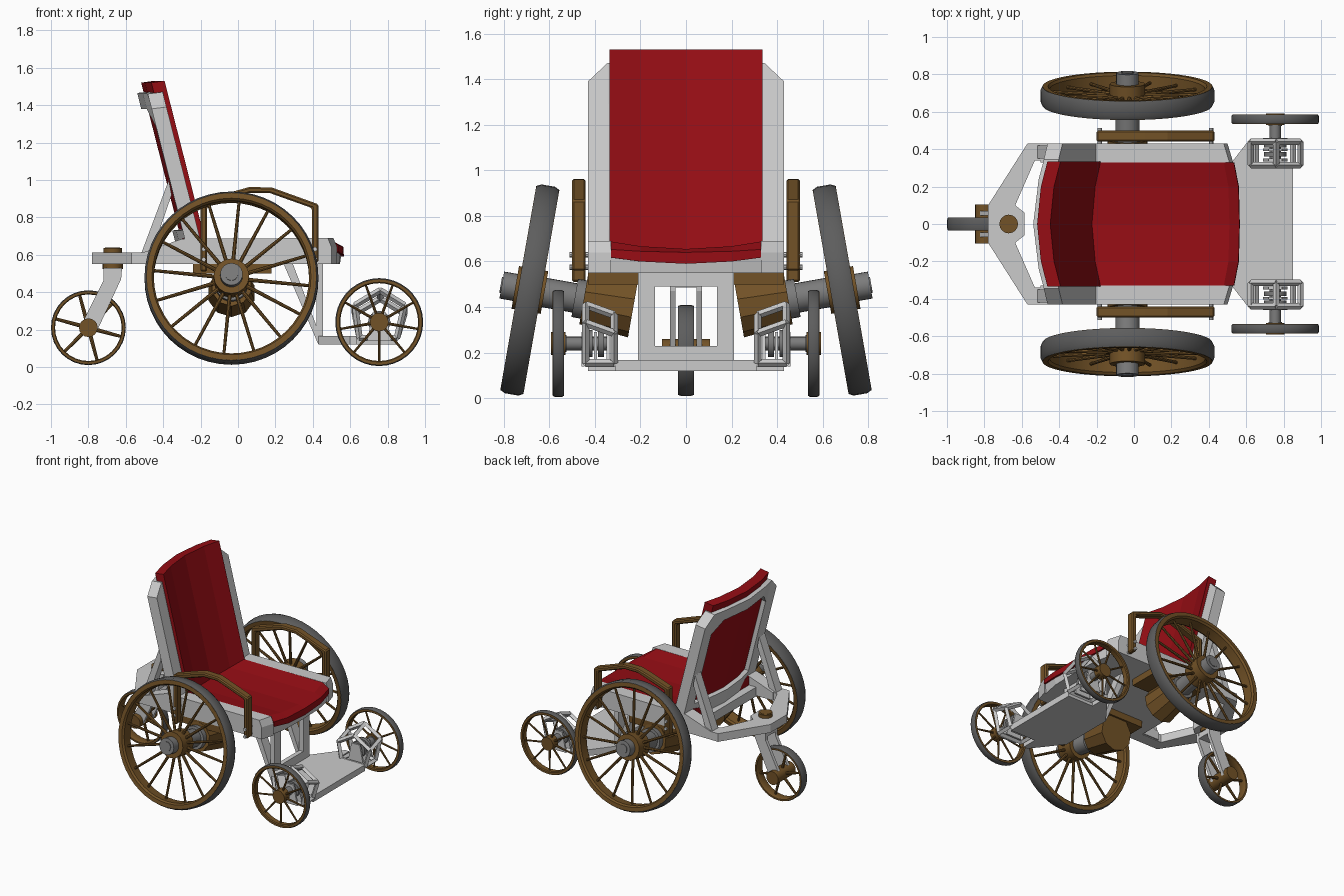
import bpy, bmesh
from math import sin, cos, pi, radians
from mathutils import Matrix, Vector

if "Cube" in bpy.data.objects:
    bpy.data.objects.remove(bpy.data.objects["Cube"])


def material(name, col):
    m = bpy.data.materials.new(name)
    m.diffuse_color = (*col, 1)
    m.use_nodes = True
    m.node_tree.nodes["Principled BSDF"].inputs["Base Color"].default_value = m.diffuse_color
    return m


BROWN = material("brown_wood", (0.17, 0.085, 0.02))
RED = material("red_cushion", (0.3, 0.004, 0.007))
DARK = material("dark_rubber", (0.11, 0.11, 0.11))
METAL = material("metal", (0.2, 0.2, 0.2))


def finish(bm, name, mat=None, mirror=False, bevel=0, smooth=False):
    bmesh.ops.recalc_face_normals(bm, faces=bm.faces)
    me = bpy.data.meshes.new(name)
    bm.to_mesh(me)
    bm.free()
    ob = bpy.data.objects.new(name, me)
    bpy.context.collection.objects.link(ob)
    if mat:
        me.materials.append(mat)
    if bevel:
        b = ob.modifiers.new("bevel", 'BEVEL')
        b.width, b.segments = bevel, 1
    if mirror:
        m = ob.modifiers.new("mirror", 'MIRROR')
        m.use_axis = (False, True, False)
        m.use_mirror_merge = False
    if smooth:
        bpy.ops.object.select_all(action='DESELECT')
        bpy.context.view_layer.objects.active = ob
        ob.select_set(True)
        bpy.ops.object.shade_smooth_by_angle(angle=radians(35))
    return ob


def prism(bm, pts, axis, a, b):
    """Extrude a 2D outline: axis 'y' uses (x, z) points, axis 'z' uses (x, y)."""
    at = (lambda p, h: (p[0], h, p[1])) if axis == 'y' else (lambda p, h: (p[0], p[1], h))
    lo, hi = ([bm.verts.new(at(p, h)) for p in pts] for h in (a, b))
    bm.faces.new(lo)
    bm.faces.new(hi)
    for i in range(len(pts)):
        j = (i + 1) % len(pts)
        bm.faces.new((lo[i], lo[j], hi[j], hi[i]))


def box(bm, x0, x1, y0, y1, z0, z1):
    prism(bm, [(x0, y0), (x1, y0), (x1, y1), (x0, y1)], 'z', z0, z1)


def rod(bm, p, q, r1, r2=None, n=16):
    p, q = Vector(p), Vector(q)
    d = q - p
    M = Matrix.Translation((p + q) / 2) @ d.to_track_quat('Z', 'Y').to_matrix().to_4x4()
    bmesh.ops.create_cone(bm, cap_ends=True, segments=n, radius1=r1,
                          radius2=r1 if r2 is None else r2, depth=d.length, matrix=M)


def hoop(bm, prof, M, n):
    """Revolve a closed (radius, height) profile."""
    rows = [[bm.verts.new(M @ Vector((r * cos(2 * pi * i / n), r * sin(2 * pi * i / n), h)))
             for r, h in prof] for i in range(n)]
    k = len(prof)
    for i in range(n):
        for j in range(k):
            a, b = rows[i], rows[(i + 1) % n]
            bm.faces.new((a[j], b[j], b[(j + 1) % k], a[(j + 1) % k]))


def loft(bm, sections):
    rows = [[bm.verts.new(p) for p in s] for s in sections]
    k = len(rows[0])
    bm.faces.new(rows[0])
    bm.faces.new(rows[-1])
    for a, b in zip(rows, rows[1:]):
        for j in range(k):
            bm.faces.new((a[j], b[j], b[(j + 1) % k], a[(j + 1) % k]))


def wheel(name, c, tilt, R, ri, w, spokes, hub, sr, n, mirror):
    """Tyre, rim, spokes and hub around an axis pointing to +y."""
    M = Matrix.Translation(c) @ Matrix.Rotation(tilt - pi / 2, 4, 'X')
    t = (R - ri) * 0.5
    bm = bmesh.new()
    hoop(bm, [(R - t, -w), (R - t * .4, -w), (R, -w * .6), (R, w * .6), (R - t * .4, w), (R - t, w)], M, n)
    finish(bm, name + "_tyre", DARK, mirror, smooth=True)
    bm = bmesh.new()
    e, o = w * 1.03, R - t * .45
    hoop(bm, [(ri, -w * .75), (ri + t * .4, -e), (o, -e), (o - t * .3, 0), (o, e), (ri + t * .4, e), (ri, w * .75)], M, n)
    for i in range(spokes):
        a = 2 * pi * (i + .25) / spokes
        d = Vector((cos(a), sin(a), 0))
        rod(bm, M @ (d * hub * .8), M @ (d * (ri + .005)), sr, sr * .75, 8)
    rod(bm, M @ Vector((0, 0, -w * 1.3)), M @ Vector((0, 0, w * 1.3)), hub)
    finish(bm, name + "_rim_and_spokes", BROWN, mirror, smooth=True)
    return M


# Cambered drive wheels with axles, hub caps and motor housings
M = wheel("drive_wheel", (-.035, .685, .475), radians(10), .465, .415, .05, 16, .095, .011, 48, True)
bm = bmesh.new()
for a, b, r in ((-.27, -.05, .065), (.05, .125, .06), (.125, .13, .035), (-.24, -.2, .085)):
    rod(bm, M @ Vector((0, 0, a)), M @ Vector((0, 0, b)), r, n=24)
finish(bm, "drive_axle", METAL, True, smooth=True)
bm = bmesh.new()
rod(bm, M @ Vector((0, 0, -.46)), M @ Vector((0, 0, -.24)), .13, .11, 10)
box(bm, -.24, .18, .2, .43, .5, .55)
finish(bm, "motor_housing", BROWN, True)

# Front wheels with stub axles
wheel("front_wheel", (.755, .56, .24), 0, .235, .208, .024, 9, .05, .008, 36, True)
bm = bmesh.new()
for a, b, r in ((.34, .59, .03), (.36, .385, .06), (.41, .435, .06), (.525, .585, .037)):
    rod(bm, (.755, a, .24), (.755, b, .24), r)
finish(bm, "front_axle", METAL, True, smooth=True)

# Rear caster: wheel, fork and pivot
wheel("caster_wheel", (-.8, 0, .21), 0, .2, .178, .034, 6, .045, .011, 32, False)
bm = bmesh.new()
prism(bm, [(-.72, .53), (-.62, .53), (-.625, .47), (-.755, .19), (-.84, .22), (-.72, .46)], 'y', .045, .07)
finish(bm, "caster_fork", None, True)
bm = bmesh.new()
box(bm, -.72, -.625, -.07, .07, .485, .53)
finish(bm, "caster_crown")
bm = bmesh.new()
rod(bm, (-.8, -.105, .21), (-.8, .105, .21), .05)
rod(bm, (-.67, 0, .525), (-.67, 0, .64), .04)
rod(bm, (-.67, 0, .525), (-.67, 0, .55), .055)
rod(bm, (-.67, 0, .605), (-.67, 0, .637), .05)
finish(bm, "caster_pivot_and_hub", BROWN, smooth=True)

# Rear V frame carrying the caster
bm = bmesh.new()
half = [(-.3, .43), (-.57, .43), (-.78, .1)]
inner = [(-.635, .1), (-.53, .34), (-.3, .34)]
prism(bm, half + [(x, -y) for x, y in half[::-1]]
      + [(x, -y) for x, y in inner[::-1]] + [(-.585, -.06), (-.585, .06)] + inner, 'z', .55, .612)
finish(bm, "rear_frame")

# Seat deck, side rails and cushion with a curved front edge
ys = [-.43, -.33, -.2, 0, .2, .33, .43]
front = {.43: .50, .33: .53, .2: .555, 0: .56}
bm = bmesh.new()
loft(bm, [[(-.36, y, .55), (front[abs(y)] - .015, y, .55), (front[abs(y)] - .005, y, .62), (-.36, y, .62)]
          for y in ys])
finish(bm, "seat_deck")
bm = bmesh.new()
loft(bm, [[(-.5, y, .555), (-.5, y, .615), (-.3, y, .685), (f - .02, y, .69), (f, y, .64), (f, y, .55)]
          for y, f in ((.33, .53), (.43, .5))])
finish(bm, "seat_side_rail", None, True)
bm = bmesh.new()
loft(bm, [[(-.3, y, .6), (front[abs(y)] + .006, y, .59 + .25 * y * y), (front[abs(y)] + .004, y, .64 + .12 * y * y),
           (front[abs(y)] - .05, y, .655 + .3 * y * y), (-.3, y, .655 + .3 * y * y)] for y in ys[1:-1]])
finish(bm, "seat_cushion", RED)


# Curved reclined backrest: padded panel inside a grey frame
def back(bm, cols, fwd, thick):
    secs = []
    for y, z0, z1 in cols:
        sag = .055 * max(0, 1 - (y / .33) ** 2) - fwd
        x0, x1 = (-.40 - .255 * (z - 1.46) - sag for z in (z0, z1))
        secs.append([(x0, y, z0), (x1, y, z1), (x1 - thick, y, z1 - .01), (x0 - thick, y, z0 - .01)])
    loft(bm, secs)


bm = bmesh.new()
back(bm, [(y, .65, 1.53) for y in (-.335, -.2, 0, .2, .335)], .025, .07)
finish(bm, "back_cushion", RED)
bm = bmesh.new()
back(bm, [(-.34, 1.29, 1.47), (-.24, 1.39, 1.475), (0, 1.39, 1.475), (.24, 1.39, 1.475), (.34, 1.29, 1.47)], 0, .08)
back(bm, [(y, .63, .74) for y in (-.34, -.2, 0, .2, .34)], 0, .08)
for s in (1, -1):
    back(bm, [(.325 * s, .62, 1.47), (.345 * s, .62, 1.47), (.43 * s, .62, 1.39)], 0, .08)
finish(bm, "back_frame")
bm = bmesh.new()
prism(bm, [(-.52, .6), (-.465, .6), (-.355, .92), (-.37, 1.0)], 'y', .35, .42)
finish(bm, "back_strut", None, True)

# Armrests with fixing screws
bm = bmesh.new()
prism(bm, [(-.2, .51), (-.2, .88), (-.02, .94), (.06, .962), (.18, .96), (.43, .87), (.43, .56), (.395, .56),
           (.395, .85), (.17, .93), (.06, .93), (-.165, .855), (-.165, .51)], 'y', .44, .5)
finish(bm, "armrest", BROWN, True, bevel=.008)
bm = bmesh.new()
for x in (-.183, .412):
    for z in (.575, .63):
        rod(bm, (x, .42, z), (x, .512, z), .012, n=8)
finish(bm, "armrest_screw", None, True)

# Footrest plate hung from vertical and diagonal posts
bm = bmesh.new()
foot = [(.43, .21), (.6, .43), (.635, .43), (.635, .31), (.85, .31)]
prism(bm, foot + [(x, -y) for x, y in foot[::-1]], 'z', .12, .167)
finish(bm, "foot_plate")
bm = bmesh.new()
prism(bm, [(.42, .14), (.455, .14), (.455, .56), (.42, .56)], 'y', .135, .21)
prism(bm, [(.24, .56), (.29, .56), (.45, .14), (.43, .12)], 'y', .135, .21)
finish(bm, "foot_post", None, True)
bm = bmesh.new()
box(bm, .42, .455, -.135, .135, .49, .56)
box(bm, .42, .455, -.135, .135, .14, .23)
finish(bm, "foot_post_crossbar")

# Open five-sided brackets that hold the front axles
bm = bmesh.new()
rings = [[Vector((x, y, z - drop)) for x, z in ((.65, .155), (.625, .33 + drop * .3), (.76, .41), (.89, .33 + drop * .3), (.85, .155))]
         for y, drop in ((.315, .0), (.44, .0))]
for v in rings[0][1:4]:
    v.z -= .045
for r in rings:
    for i in range(5):
        rod(bm, r[i], r[(i + 1) % 5], .017, n=4)
for a, b in zip(*rings):
    rod(bm, a, b, .017, n=4)
finish(bm, "axle_bracket", None, True)
bm = bmesh.new()
for y in (.335, .39, .445):
    prism(bm, [(.69, .14), (.82, .14), (.79, .29), (.72, .29)], 'y', y, y + .014)
finish(bm, "axle_mount", None, True)
